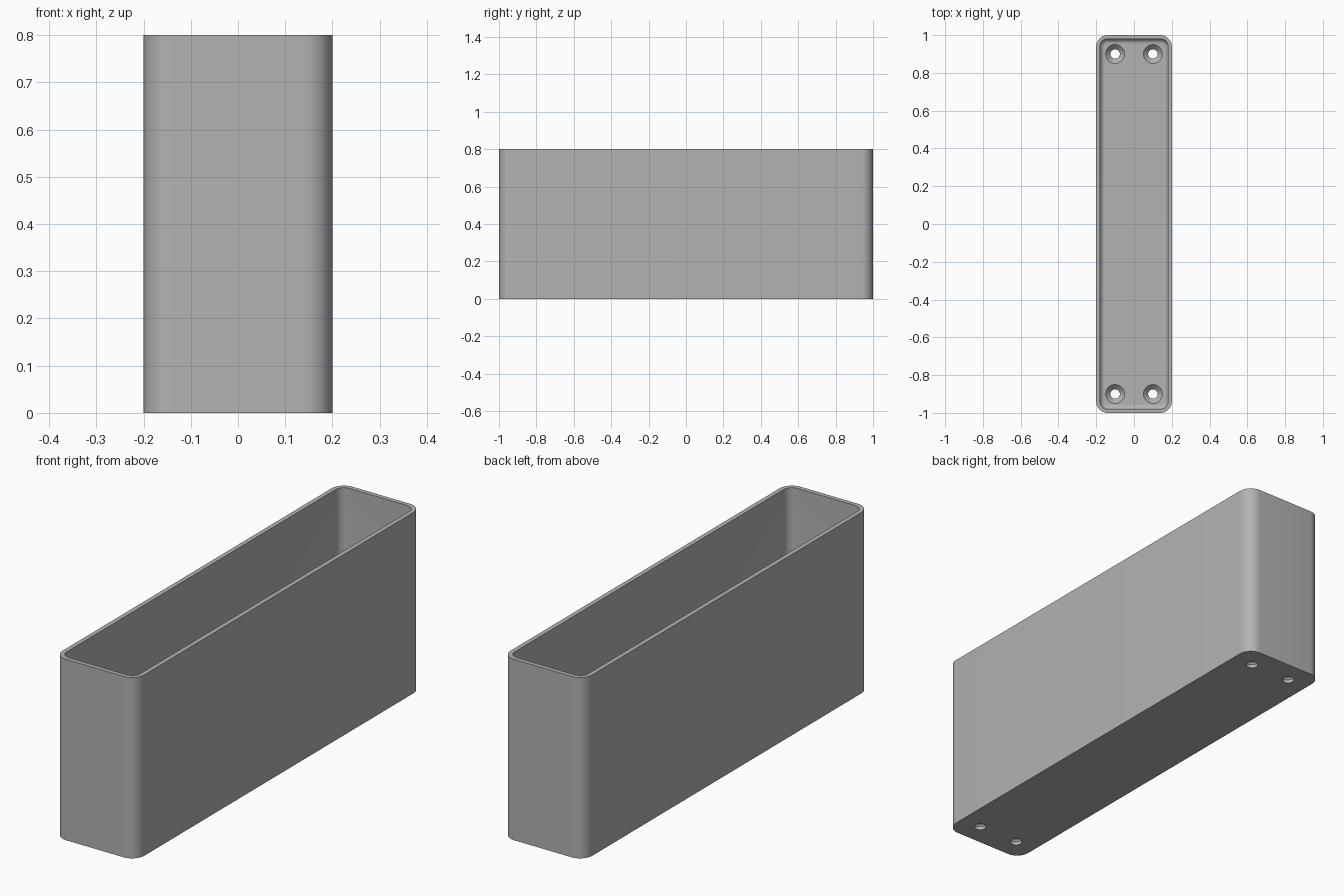
import bpy, bmesh, math
from math import sin, cos, pi

cube = bpy.data.objects.get("Cube")
if cube:
    bpy.data.objects.remove(cube, do_unlink=True)

grey = bpy.data.materials.new("plain grey")
grey.use_nodes = True
colour = (0.45, 0.45, 0.45, 1)
grey.diffuse_color = colour
grey.node_tree.nodes["Principled BSDF"].inputs["Base Color"].default_value = colour

HALF_W, HALF_L, HEIGHT = 0.2, 1.0, 0.8
CORNER, WALL, FLOOR, FILLET = 0.06, 0.02, 0.04, 0.025
HOLE_X, HOLE_Y, HOLE_R, SINK_R = 0.1, 0.9, 0.025, 0.05


def rounded_loop(bm, inset, z, steps=10):
    """Rounded rectangle, moved inwards from the outer wall."""
    r = CORNER - inset
    cx, cy = HALF_W - CORNER, HALF_L - CORNER
    loop = []
    for k, (sx, sy) in enumerate([(1, 1), (-1, 1), (-1, -1), (1, -1)]):
        for i in range(steps + 1):
            a = (k + i / steps) * pi / 2
            loop.append(bm.verts.new((sx * cx + r * cos(a), sy * cy + r * sin(a), z)))
    return loop


def circle_loop(bm, x, y, r, z, sides=32):
    return [bm.verts.new((x + r * cos(2 * pi * i / sides),
                          y + r * sin(2 * pi * i / sides), z)) for i in range(sides)]


def skin(bm, loops):
    """Join a stack of loops and close both ends."""
    for a, b in zip(loops, loops[1:]):
        for i in range(len(a)):
            j = (i + 1) % len(a)
            bm.faces.new((a[i], a[j], b[j], b[i]))
    bm.faces.new(loops[0][::-1])
    bm.faces.new(loops[-1])


def finish(bm, name):
    bmesh.ops.recalc_face_normals(bm, faces=bm.faces)
    mesh = bpy.data.meshes.new(name)
    bm.to_mesh(mesh)
    bm.free()
    mesh.materials.append(grey)
    obj = bpy.data.objects.new(name, mesh)
    bpy.context.collection.objects.link(obj)
    return obj


# Open box: outer wall, rim, inner wall, filleted floor
bm = bmesh.new()
profile = [(0, 0), (0, HEIGHT), (WALL, HEIGHT)]
for i in range(9):
    a = i / 8 * pi / 2
    profile.append((WALL + FILLET * (1 - cos(a)), FLOOR + FILLET * (1 - sin(a))))
skin(bm, [rounded_loop(bm, inset, z) for inset, z in profile])
box = finish(bm, "open_box")

# Countersunk screw holes near the floor corners
bm = bmesh.new()
cone_z = FLOOR - (SINK_R - HOLE_R)
for x in (-HOLE_X, HOLE_X):
    for y in (-HOLE_Y, HOLE_Y):
        stack = [(HOLE_R, -0.05), (HOLE_R, cone_z), (SINK_R, FLOOR), (SINK_R, FLOOR + 0.05)]
        skin(bm, [circle_loop(bm, x, y, r, z) for r, z in stack])
cutter = finish(bm, "screw_hole_cutter")
cutter.hide_render = True

cut = box.modifiers.new("screw_holes", "BOOLEAN")
cut.operation = "DIFFERENCE"
cut.solver = "EXACT"
cut.object = cutter

bpy.ops.object.select_all(action="DESELECT")
box.select_set(True)
bpy.context.view_layer.objects.active = box
bpy.ops.object.modifier_apply(modifier=cut.name)
bpy.data.objects.remove(cutter, do_unlink=True)
bpy.ops.object.shade_smooth_by_angle(angle=math.radians(30))
